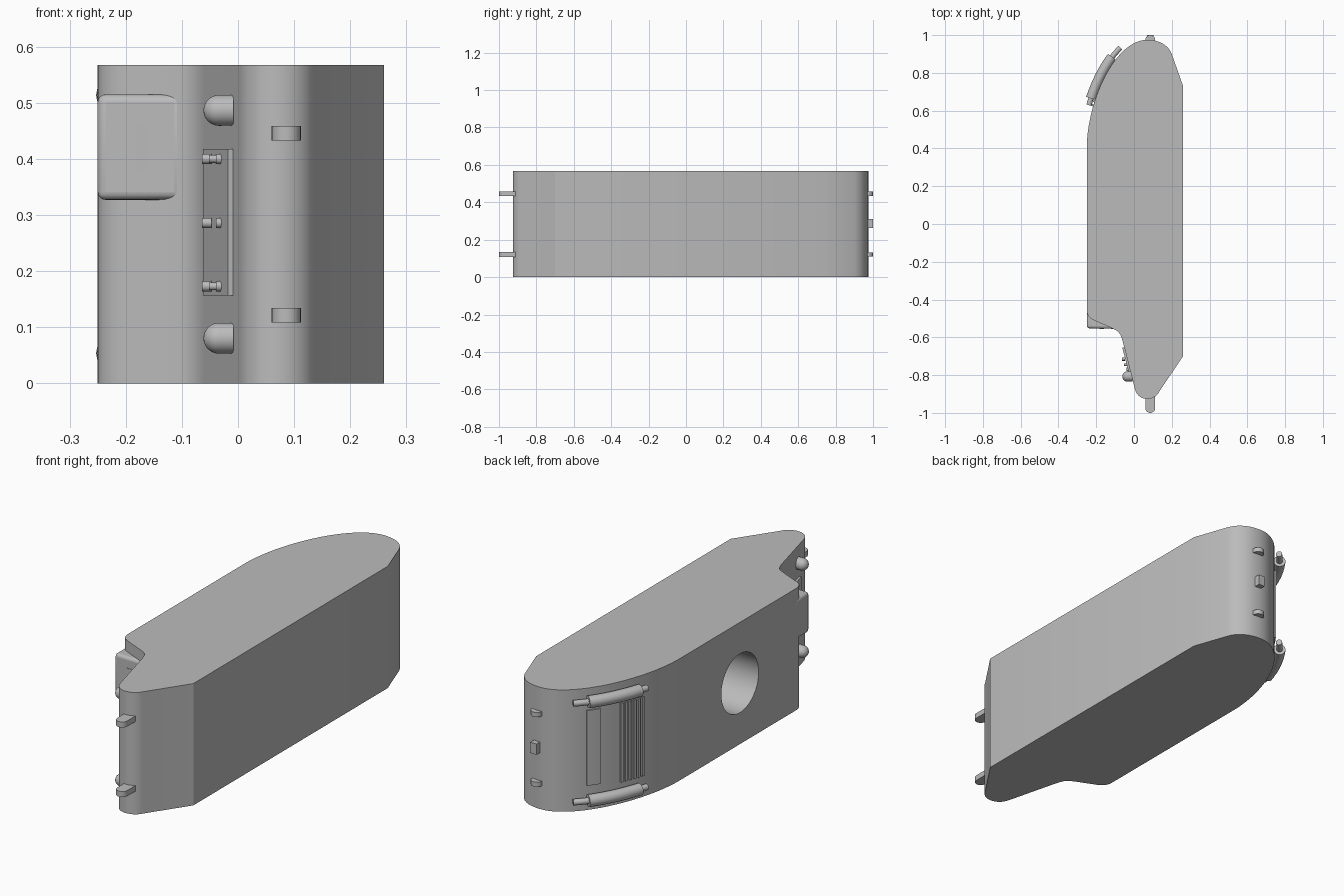
import bpy, bmesh, math
from mathutils import Vector, Matrix

if "Cube" in bpy.data.objects:
    bpy.data.objects.remove(bpy.data.objects["Cube"], do_unlink=True)

HEIGHT = 0.567
MID = HEIGHT / 2
grey = bpy.data.materials.new("plain grey")
grey.use_nodes = True
grey.diffuse_color = (0.5, 0.5, 0.5, 1)
grey.node_tree.nodes["Principled BSDF"].inputs["Base Color"].default_value = (0.5, 0.5, 0.5, 1)


def finish(name, bm, bevel=0):
    bmesh.ops.recalc_face_normals(bm, faces=bm.faces)
    mesh = bpy.data.meshes.new(name)
    bm.to_mesh(mesh)
    bm.free()
    mesh.materials.append(grey)
    ob = bpy.data.objects.new(name, mesh)
    bpy.context.collection.objects.link(ob)
    if bevel:
        mod = ob.modifiers.new("rounded edges", "BEVEL")
        mod.width, mod.segments, mod.limit_method = bevel, 4, "ANGLE"
    return ob


def smooth(ob):
    bpy.ops.object.select_all(action="DESELECT")
    ob.select_set(True)
    bpy.context.view_layer.objects.active = ob
    bpy.ops.object.shade_smooth_by_angle(angle=math.radians(28))


def prism(name, outline, z0, z1, bevel=0):
    """Extrude an xy outline from z0 to z1."""
    bm = bmesh.new()
    face = bm.faces.new([bm.verts.new((p[0], p[1], z0)) for p in outline])
    top = bmesh.ops.extrude_face_region(bm, geom=[face])["geom"]
    bmesh.ops.translate(bm, vec=(0, 0, z1 - z0),
                        verts=[v for v in top if isinstance(v, bmesh.types.BMVert)])
    return finish(name, bm, bevel)


def rod(name, x0, x1, y, z, r, sides=24):
    """Cylinder lying along x."""
    bm = bmesh.new()
    bmesh.ops.create_cone(bm, cap_ends=True, segments=sides, radius1=r, radius2=r, depth=x1 - x0,
                          matrix=Matrix.Translation(((x0 + x1) / 2, y, z)) @ Matrix.Rotation(math.pi / 2, 4, "Y"))
    return finish(name, bm)


def bezier(ctrl, t):
    a, b, c, d = (Vector(p) for p in ctrl)
    s = 1 - t
    return a * s**3 + b * 3 * s * s * t + c * 3 * s * t * t + d * t**3


def arc(ctrl, n):
    return [bezier(ctrl, i / n) for i in range(n + 1)]


# Curved rear flank, shared by the body, the vents and the tubes
FLANK = [(-.25, .4), (-.25, .65), (-.1, .975), (.07, .975)]


def on_flank(t, off):
    tangent = (bezier(FLANK, t + .01) - bezier(FLANK, t - .01)).normalized()
    return bezier(FLANK, t) + Vector((-tangent.y, tangent.x)) * off


def flank_strip(name, t0, t1, z0, z1, raise_by, n=6):
    ts = [t0 + (t1 - t0) * i / n for i in range(n + 1)]
    outline = [on_flank(t, raise_by) for t in ts] + [on_flank(t, -.01) for t in reversed(ts)]
    return prism(name, outline, z0, z1)


def flank_tube(name, t0, t1, z, r):
    curve = bpy.data.curves.new(name, "CURVE")
    curve.dimensions, curve.bevel_depth, curve.bevel_resolution = "3D", r, 6
    curve.use_fill_caps = True
    spline = curve.splines.new("POLY")
    spline.points.add(12)
    for i, p in enumerate(spline.points):
        q = on_flank(t0 + (t1 - t0) * i / 12, .023)
        p.co = (q.x, q.y, z, 1)
    curve.materials.append(grey)
    ob = bpy.data.objects.new(name, curve)
    bpy.context.collection.objects.link(ob)
    bpy.ops.object.select_all(action="DESELECT")
    ob.select_set(True)
    bpy.context.view_layer.objects.active = ob
    bpy.ops.object.convert(target="MESH")
    return ob


# Main body with a round blind opening in its right side
outline = arc(FLANK, 28) + arc([(.07, .975), (.13, .975), (.18, .95), (.2, .9)], 10)[1:]
outline += [Vector((.26, .73)), Vector((.26, -.7))]
outline += arc([(.135, -.885), (.11, -.94), (.02, -.945), (.004, -.87)], 14)
outline += arc([(-.06, -.62), (-.075, -.565), (-.09, -.565), (-.12, -.55)], 8)
outline += arc([(-.2, -.515), (-.24, -.5), (-.25, -.48), (-.25, -.45)], 8)
body = prism("body", outline, 0, HEIGHT)
cutter = rod("opening_cutter", -.4, .05, -.04, MID, .137, 64)
cutter.hide_render = True
mod = body.modifiers.new("opening", "BOOLEAN")
mod.operation, mod.solver, mod.object = "DIFFERENCE", "EXACT", cutter
bpy.context.view_layer.objects.active = body
bpy.ops.object.modifier_apply(modifier=mod.name)
bpy.data.objects.remove(cutter, do_unlink=True)
smooth(body)

# Box in the front notch, with a thin plate
box = prism("notch_box", [(-.25, -.44), (-.25, -.552), (-.1, -.555), (-.075, -.575), (-.06, -.5)],
            .327, .515, .014)
smooth(box)
prism("notch_plate", [(-.182, -.556), (-.16, -.556), (-.16, -.54), (-.182, -.54)], .375, .465)

# Raised door on the slanted nose, with its hinges
prism("nose_door", [(-.005, -.82), (-.018, -.823), (-.062, -.655), (-.045, -.65)], .157, .418)
for z in (.173, .286, .4):
    smooth(rod("hinge_rear", -.064, -.047, -.715, z, .009))
    smooth(rod("hinge_front", -.039, -.02, -.77, z, .009))
    if z != .286:
        smooth(rod("hinge_pin", -.052, -.02, -.745, z, .007))

# Mirrored fittings above and below the middle
for side, label in ((1, "upper"), (-1, "lower")):
    # Domed lamp
    bm = bmesh.new()
    bmesh.ops.create_uvsphere(bm, u_segments=32, v_segments=16, radius=.0275)
    for v in bm.verts:
        v.co.x = v.co.x if v.co.x < .001 else .026
    bmesh.ops.translate(bm, vec=(-.034, -.807, MID + side * .203), verts=bm.verts)
    smooth(finish(label + "_lamp", bm))

    # Front and rear round-ended tabs
    zc = MID + side * .162
    for name, sy, base, tip in (("front_tab", -1, .9, 1), ("rear_tab", 1, .95, 1)):
        r = .026
        ends = [(.086 + r * math.cos(i * math.pi / 12),
                 sy * (tip - r + r * math.sin(i * math.pi / 12))) for i in range(13)]
        h = .013 if sy < 0 else .011
        smooth(prism(label + "_" + name, ends + [(.06, sy * base), (.112, sy * base)], zc - h, zc + h))

    # Tube along the curved flank: thick sleeve over a thin core
    zc = MID + side * .23
    smooth(flank_tube(label + "_sleeve", .33, .645, zc, .027))
    smooth(flank_tube(label + "_core", .285, .74, zc, .014))

# Rear block
prism("rear_block", [(.07, .95), (.102, .95), (.102, 1), (.07, 1)], .262, .312)

# Flank panel and row of slats
smooth(flank_strip("flank_panel", .56, .645, .115, .465, .006))
for i in range(6):
    t = .285 + i * .027
    flank_strip("slat", t, t + .014, .1, .467, .008, 2)
